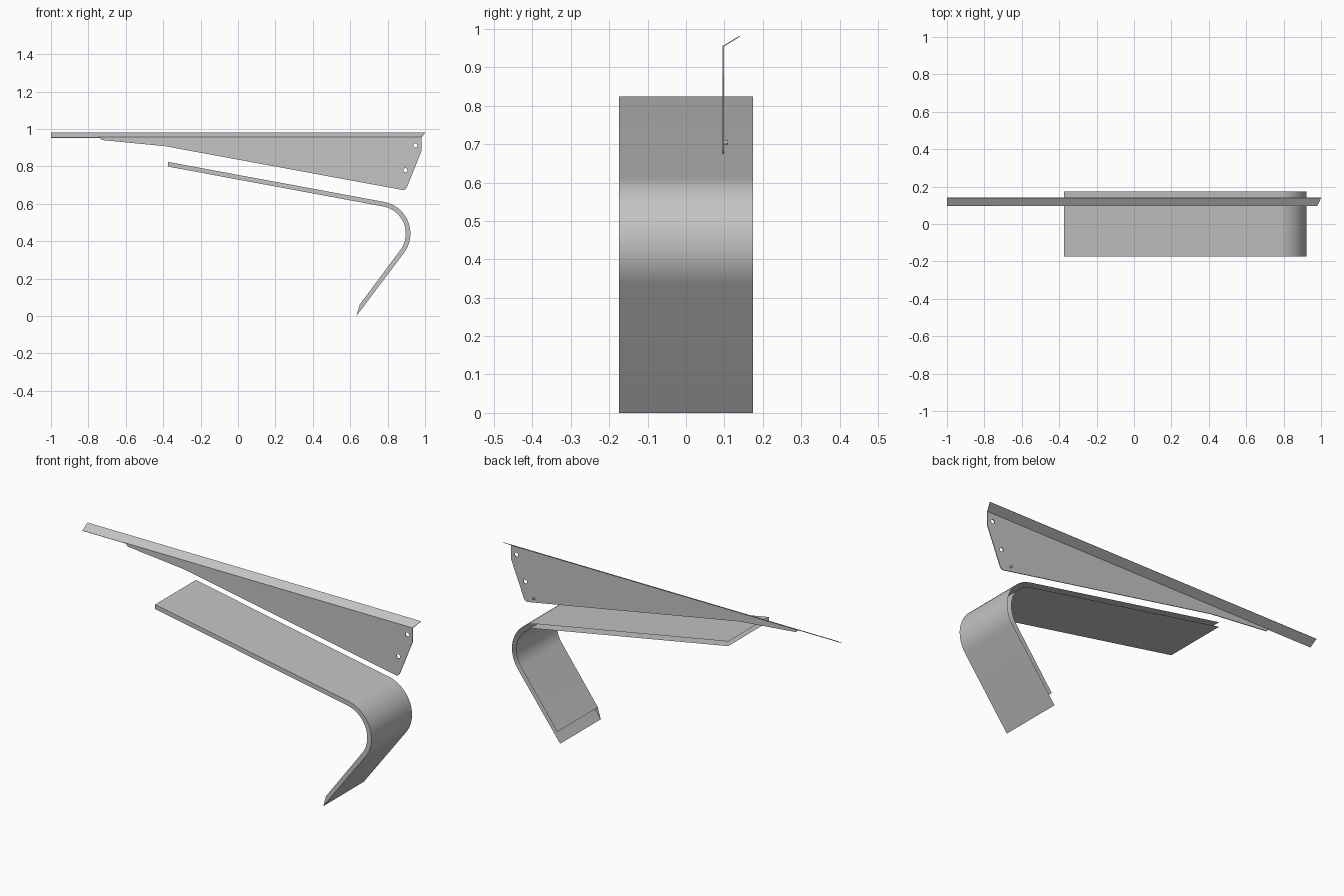
import bpy, bmesh, math
from mathutils import Vector

cube = bpy.data.objects.get("Cube")
if cube:
    bpy.data.objects.remove(cube, do_unlink=True)

# One plain metal grey
grey = bpy.data.materials.new("metal_grey")
grey.use_nodes = True
COLOUR = (0.55, 0.55, 0.55, 1)
grey.diffuse_color = COLOUR
grey.node_tree.nodes["Principled BSDF"].inputs["Base Color"].default_value = COLOUR


def finish(name, bm, smooth=False):
    mesh = bpy.data.meshes.new(name)
    bm.to_mesh(mesh)
    bm.free()
    ob = bpy.data.objects.new(name, mesh)
    bpy.context.collection.objects.link(ob)
    mesh.materials.append(grey)
    if smooth:
        bpy.ops.object.select_all(action='DESELECT')
        ob.select_set(True)
        bpy.context.view_layer.objects.active = ob
        bpy.ops.object.shade_smooth_by_angle(angle=math.radians(30))
    return ob


def arc(cx, cz, r, start, end, n):
    """Points on an arc in the xz plane, angles in degrees."""
    angles = [math.radians(start + (end - start) * i / n) for i in range(n + 1)]
    return [(cx + r * math.cos(a), cz + r * math.sin(a)) for a in angles]


def prism(name, points, y0, y1):
    """Solid outline in xz, extruded along y."""
    bm = bmesh.new()
    face = bm.faces.new([bm.verts.new((x, y0, z)) for x, z in points])
    ext = bmesh.ops.extrude_face_region(bm, geom=[face])
    moved = [g for g in ext["geom"] if isinstance(g, bmesh.types.BMVert)]
    bmesh.ops.translate(bm, verts=moved, vec=(0, y1 - y0, 0))
    bmesh.ops.recalc_face_normals(bm, faces=bm.faces)
    return finish(name, bm)


# Bent strip: outer skin, inner skin and front wall; back and ends are open
HALF_WIDTH, THICK, RADIUS = 0.174, 0.025, 0.172
bend = (0.75, 0.441)
outer = [(-0.375, 0.824)] + arc(*bend, RADIUS, 79.5, -37, 20) + [(0.633, 0)]
inner = [(-0.375, 0.799)] + arc(*bend, RADIUS - THICK, 79.5, -37, 20) + [(0.65, 0.06)]
bm = bmesh.new()
rows = [[bm.verts.new((x, y, z)) for x, z in line]
        for line, y in ((outer, HALF_WIDTH), (outer, -HALF_WIDTH),
                        (inner, -HALF_WIDTH), (inner, HALF_WIDTH))]
for a, b in zip(rows, rows[1:]):
    for i in range(len(a) - 1):
        bm.faces.new((a[i], b[i], b[i + 1], a[i + 1]))
finish("bent_strip", bm, smooth=True)

# Bracket web with a rounded lower corner
WEB_FRONT, WEB_BACK = 0.095, 0.099
web_outline = [(-0.752, 0.957), (-0.738, 0.953), (-0.73, 0.941), (-0.39, 0.908)]
web_outline += arc(0.882, 0.697, 0.023, -100, -20, 6)
web_outline += [(0.98, 0.88), (0.98, 0.957)]
web = prism("bracket_web", web_outline, WEB_FRONT, WEB_BACK)

# Two bolt holes through the web
for i, (x, z) in enumerate([(0.948, 0.912), (0.895, 0.78)]):
    cutter = prism(f"hole_cutter_{i + 1}", arc(x, z, 0.011, 0, 337.5, 15), 0.08, 0.12)
    cutter.hide_render = True
    cutter.hide_viewport = True
    cutter.display_type = 'WIRE'
    cut = web.modifiers.new("bolt_hole", 'BOOLEAN')
    cut.object = cutter
    cut.solver = 'EXACT'

# Sloping flange along the top, mitred at the left end
bm = bmesh.new()
low, high = (WEB_FRONT, 0.955), (0.139, 0.982)
corners = [(-1, *low), (0.98, *low), (1, *high), (-1, *high)]
face = bm.faces.new([bm.verts.new(c) for c in corners])
ext = bmesh.ops.extrude_face_region(bm, geom=[face])
moved = [g for g in ext["geom"] if isinstance(g, bmesh.types.BMVert)]
bmesh.ops.translate(bm, verts=moved, vec=Vector((0, 0.0015, -0.002)))
bmesh.ops.recalc_face_normals(bm, faces=bm.faces)
finish("bracket_flange", bm)

# Small pin on the back of the web
prism("bracket_pin", arc(0.84, 0.704, 0.005, 0, 330, 11), WEB_BACK - 0.002, 0.11)
